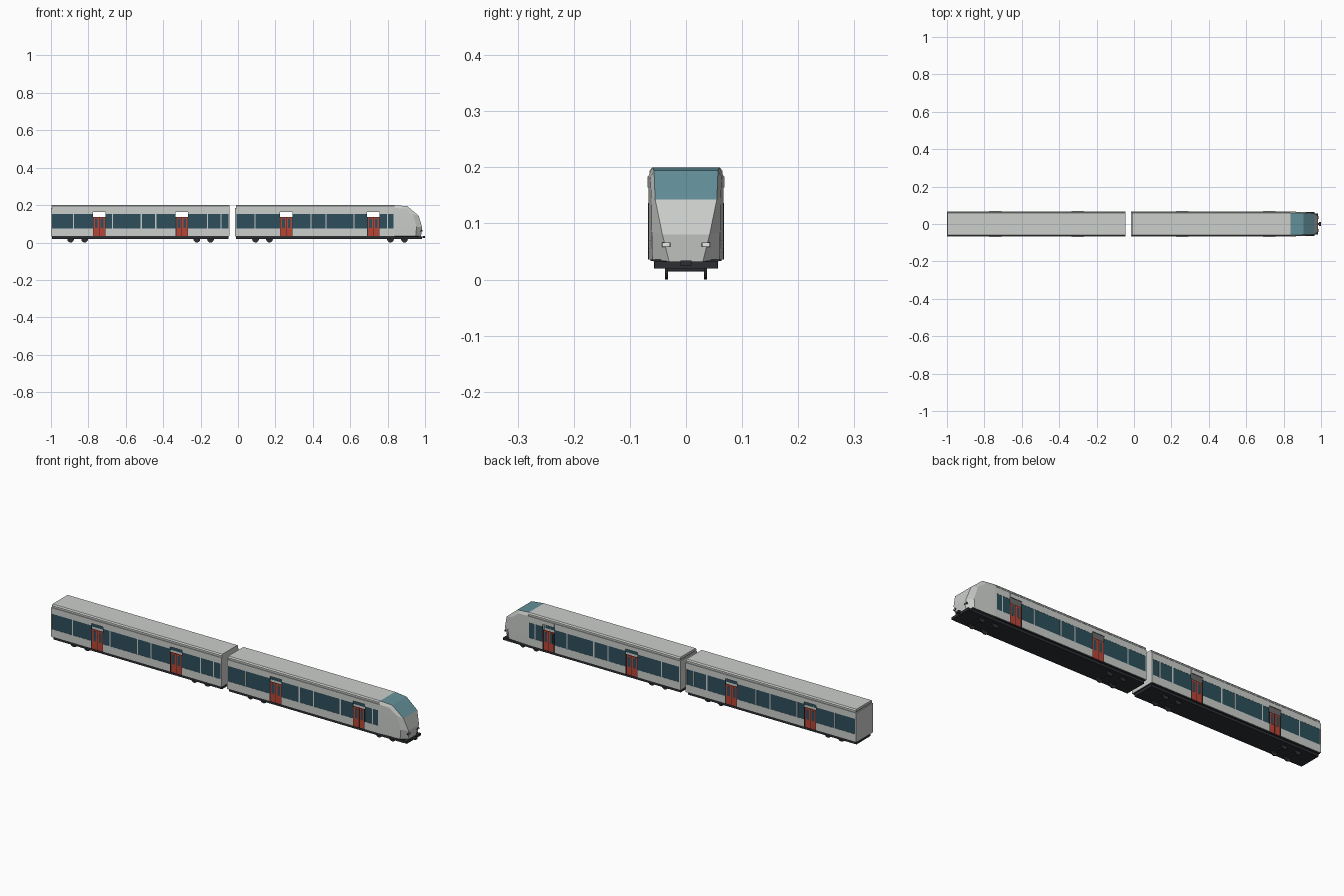
import bpy, bmesh, math
from mathutils import Matrix

if "Cube" in bpy.data.objects:
    bpy.data.objects.remove(bpy.data.objects["Cube"])


def material(name, rgb):
    m = bpy.data.materials.new(name)
    m.diffuse_color = (*rgb, 1)
    m.use_nodes = True
    m.node_tree.nodes["Principled BSDF"].inputs["Base Color"].default_value = m.diffuse_color
    return m


GREY = material("light grey paint", (0.60, 0.62, 0.60))
GLASS = material("dark teal glass", (0.026, 0.078, 0.105))
SCREEN = material("windscreen teal", (0.13, 0.29, 0.33))
RED = material("door red", (0.50, 0.06, 0.035))
DARK = material("underframe dark", (0.025, 0.028, 0.033))
LAMP = material("lamp white", (0.80, 0.80, 0.76))


def finish(bm, name, *mats):
    bmesh.ops.recalc_face_normals(bm, faces=bm.faces)
    mesh = bpy.data.meshes.new(name)
    bm.to_mesh(mesh)
    bm.free()
    for m in mats:
        mesh.materials.append(m)
    obj = bpy.data.objects.new(name, mesh)
    bpy.context.collection.objects.link(obj)
    return obj


def boxes(name, mat, items, mirror=False):
    """One object from boxes (x0, x1, y0, y1, z0, z1), optionally on both sides."""
    bm = bmesh.new()
    for x0, x1, y0, y1, z0, z1 in items:
        for s in ((1, -1) if mirror else (1,)):
            mid = ((x0 + x1) / 2, s * (y0 + y1) / 2, (z0 + z1) / 2)
            size = (x1 - x0, y1 - y0, z1 - z0, 1)
            bmesh.ops.create_cube(bm, size=1, matrix=Matrix.Translation(mid) @ Matrix.Diagonal(size))
    return finish(bm, name, mat)


def prism(name, mat, half, x0, x1):
    """Extrude a mirrored (y, z) half section along x."""
    pts = half + [(-y, z) for y, z in reversed(half)]
    bm = bmesh.new()
    f = bm.faces.new([bm.verts.new((x0, y, z)) for y, z in pts])
    r = bmesh.ops.extrude_face_region(bm, geom=[f])
    verts = [v for v in r["geom"] if isinstance(v, bmesh.types.BMVert)]
    bmesh.ops.translate(bm, verts=verts, vec=(x1 - x0, 0, 0))
    return finish(bm, name, mat)


W, T = 0.067, 0.063        # outer and inner side wall planes
DOOR = 0.033               # half width of a doorway


def carriage(tag, x0, x1, doors, posts, axles, frame_end, front_wall):
    edges = [x0] + [e for d in doors for e in (d - DOOR, d + DOOR)] + [x1]
    spans = list(zip(edges[::2], edges[1::2]))

    # Side walls between the doorways, with a glazed band
    walls = []
    for a, b in spans:
        walls += [(a, b, T, W, 0.036, 0.075), (a, b, T, W, 0.153, 0.184)]
    boxes(tag + "_side_wall", GREY, walls, True)
    boxes(tag + "_window_band", GLASS,
          [(a + (0.006 if a == x0 else 0), b - (0.006 if b == x1 else 0),
            T, W - 0.0008, 0.075, 0.153) for a, b in spans], True)
    boxes(tag + "_window_post", GREY,
          [(p - 0.003, p + 0.003, T, W, 0.075, 0.153) for p in posts], True)
    boxes(tag + "_corner_post", GREY,
          [(x0, x0 + 0.006, T, W, 0.075, 0.153), (x1 - 0.006, x1, T, W, 0.075, 0.153)], True)

    # Doors: hood, frame, two leaves, glazing and sill
    boxes(tag + "_door_hood", GREY,
          [(d - DOOR, d + DOOR, T, W + 0.0015, 0.164, 0.184) for d in doors], True)
    leaves, panes, frames = [], [], []
    for d in doors:
        frames += [(d - DOOR, d - DOOR + 0.003, T, W + 0.0005, 0.036, 0.136),
                   (d + DOOR - 0.003, d + DOOR, T, W + 0.0005, 0.036, 0.136),
                   (d - 0.001, d + 0.001, T, 0.0655, 0.036, 0.136)]
        for a in (d - 0.030, d + 0.001):
            leaves.append((a, a + 0.029, T - 0.001, 0.065, 0.036, 0.136))
            panes.append((a + 0.007, a + 0.022, 0.064, 0.0656, 0.078, 0.128))
    boxes(tag + "_door_frame", DARK, frames, True)
    boxes(tag + "_door_leaf", RED, leaves, True)
    boxes(tag + "_door_pane", GLASS, panes, True)

    # End walls, floor and ceiling
    ends = [(x0, x0 + 0.005, -T, T, 0.036, 0.184)]
    if front_wall:
        ends.append((x1 - 0.005, x1, -T, T, 0.036, 0.184))
    boxes(tag + "_end_wall", GREY, ends)
    boxes(tag + "_floor", DARK, [(x0 + 0.002, x1 - 0.002, -T, T, 0.033, 0.039)])
    boxes(tag + "_roof_groove", GREY, [(x0 + 0.008, x1, -0.0635, 0.0635, 0.181, 0.190)])

    # Roof slab with chamfered edges
    prism(tag + "_roof", GREY,
          [(0.065, 0.188), (0.065, 0.194), (0.060, 0.200)], x0 + 0.003, x1)

    # Underframe
    prism(tag + "_underframe", DARK,
          [(0.057, 0.020), (0.057, 0.032), (0.064, 0.036)], x0 + 0.005, frame_end)

    # Wheels and axles
    bm = bmesh.new()
    for x in axles:
        for y, r, depth in ((0.035, 0.018, 0.005), (-0.035, 0.018, 0.005), (0, 0.004, 0.07)):
            bmesh.ops.create_cone(bm, cap_ends=True, segments=16, radius1=r, radius2=r, depth=depth,
                                  matrix=Matrix.Translation((x, y, 0.018))
                                  @ Matrix.Rotation(math.pi / 2, 4, 'X'))
    finish(bm, tag + "_wheels", DARK)


carriage("rear_car", -1.0, -0.045, (-0.742, -0.30),
         (-0.88, -0.67, -0.517, -0.44, -0.163, -0.09),
         (-0.895, -0.82, -0.22, -0.147), -0.05, True)
carriage("front_car", -0.015, 0.838, (0.258, 0.724),
         (0.09, 0.39, 0.47, 0.62, 0.80),
         (0.094, 0.168, 0.815, 0.89), 0.965, False)

# Driving cab: rows upward, columns from the body edge to the front edge
rows = [
    [(0.838, 0.067, 0.036), (0.950, 0.060, 0.036), (0.978, 0.030, 0.032)],
    [(0.838, 0.067, 0.085), (0.955, 0.061, 0.085), (0.985, 0.042, 0.080)],
    [(0.838, 0.067, 0.145), (0.935, 0.062, 0.150), (0.966, 0.055, 0.143)],
    [(0.838, 0.067, 0.184), (0.890, 0.064, 0.182), (0.905, 0.057, 0.194)],
    [(0.838, 0.060, 0.200)],
]
bm = bmesh.new()
grid = {s: [[bm.verts.new((x, s * y, z)) for x, y, z in row] for row in rows] for s in (1, -1)}
for s in (1, -1):
    g = grid[s]
    for i in range(3):
        for j in range(2):
            bm.faces.new((g[i][j], g[i][j + 1], g[i + 1][j + 1], g[i + 1][j]))
    bm.faces.new((g[3][0], g[3][1], g[3][2], g[4][0]))
L, R = grid[1], grid[-1]
for i in range(3):
    f = bm.faces.new((L[i][2], L[i + 1][2], R[i + 1][2], R[i][2]))
    f.material_index = 1 if i == 2 else 0
f = bm.faces.new((L[3][2], L[4][0], R[4][0], R[3][2]))
f.material_index = 1
bm.faces.new(L[0] + R[0][::-1])
bm.faces.new([L[i][0] for i in range(5)] + [R[i][0] for i in range(4, -1, -1)])
finish(bm, "driving_cab", GREY, SCREEN)

# Front skirt, coupler and headlights
boxes("front_skirt", DARK, [(0.95, 0.985, -0.056, 0.056, 0.020, 0.032)])
boxes("coupler", DARK, [(0.975, 0.994, -0.006, 0.006, 0.026, 0.032),
                        (0.990, 1.000, -0.010, 0.010, 0.025, 0.034)])
boxes("headlight_rim", DARK, [(0.972, 0.9855, 0.028, 0.043, 0.058, 0.066)], True)
boxes("headlight", LAMP, [(0.974, 0.9868, 0.029, 0.042, 0.0592, 0.0648)], True)
